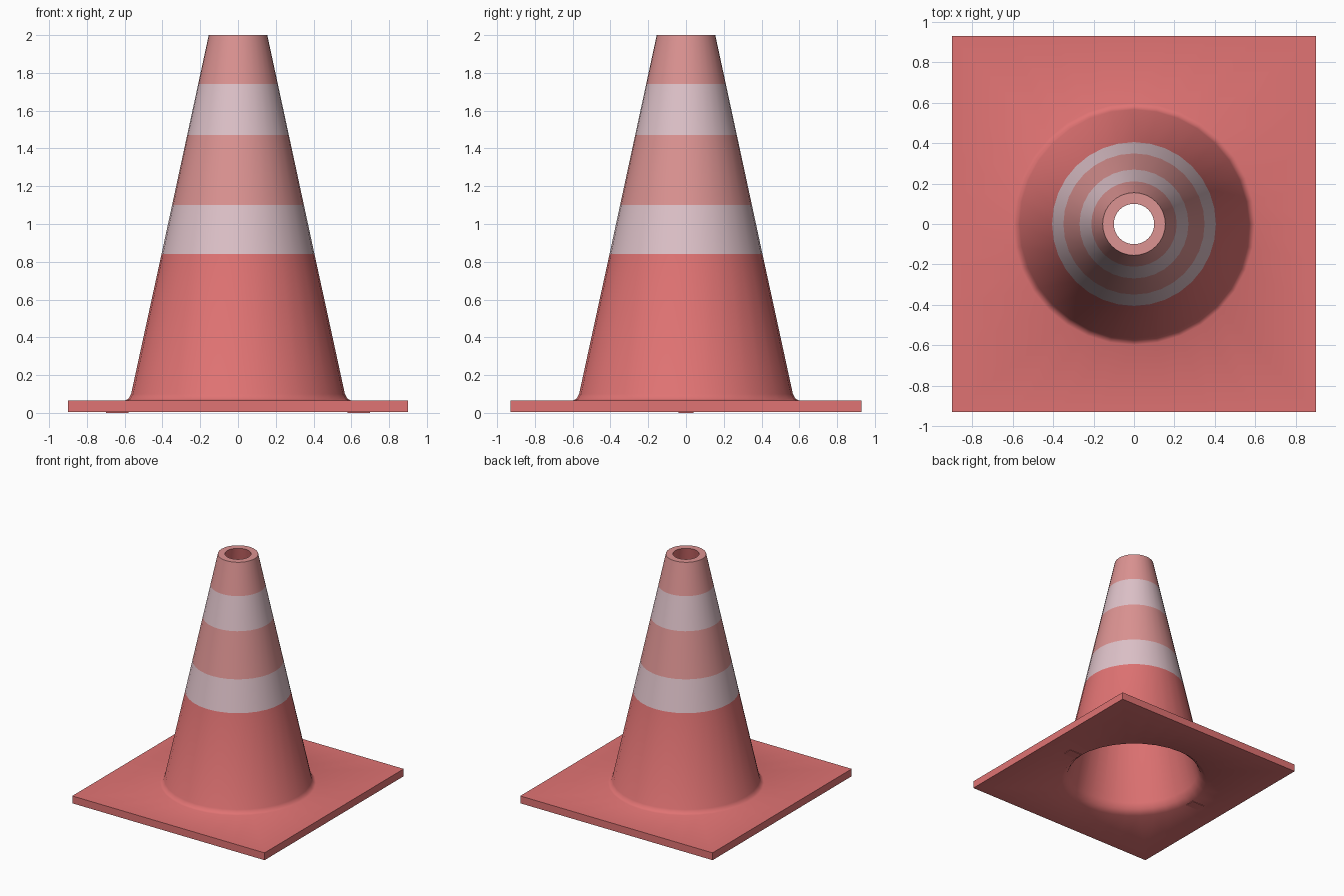
import bpy, bmesh, math

if "Cube" in bpy.data.objects:
    bpy.data.objects.remove(bpy.data.objects["Cube"])

SIDES = 32
HX, HY = 0.90, 0.93          # half size of the base plate
BOTTOM, PLATE = 0.004, 0.066


def material(name, srgb):
    m = bpy.data.materials.new(name)
    lin = [((c / 255 + 0.055) / 1.055) ** 2.4 for c in srgb]
    m.diffuse_color = (*lin, 1)
    m.use_nodes = True
    m.node_tree.nodes["Principled BSDF"].inputs["Base Color"].default_value = m.diffuse_color
    return m


red = material("cone red", (224, 115, 115))
faded = material("faded red", (220, 147, 146))
white = material("reflective stripe", (222, 194, 201))


def circle(r, z):
    return [(r * math.cos(a), r * math.sin(a), z) for a in angles]


def square(z):
    pts = []
    for a in angles:
        c, s = math.cos(a), math.sin(a)
        m = max(abs(c), abs(s))
        pts.append((HX * c / m, HY * s / m, z))
    return pts


def outer(z):
    return 0.155 + (2 - z) * 0.2155


angles = [2 * math.pi * i / SIDES for i in range(SIDES)]

# Closed section: plate, flare, striped cone, rim, hollow inside, plate bottom
rings = [square(BOTTOM), square(PLATE), circle(0.598, PLATE),
         circle(0.580, 0.075), circle(0.566, 0.10)]
rings += [circle(outer(z), z) for z in (0.84, 1.10, 1.47, 1.74, 2.0)]
rings += [circle(0.10, 2.0), circle(0.515, 0.085), circle(0.535, 0.04),
          circle(0.58, BOTTOM)]
outside_colour = {5: 2, 6: 1, 7: 2, 8: 1, 9: 1}   # ring step -> material slot

bm = bmesh.new()
loops = [[bm.verts.new(p) for p in ring] for ring in rings]
for k in range(len(loops)):
    lo, hi = loops[k], loops[(k + 1) % len(loops)]
    for i in range(SIDES):
        j = (i + 1) % SIDES
        f = bm.faces.new((lo[i], lo[j], hi[j], hi[i]))
        f.material_index = outside_colour.get(k, 0)
bmesh.ops.recalc_face_normals(bm, faces=bm.faces)
mesh = bpy.data.meshes.new("traffic_cone")
bm.to_mesh(mesh)
bm.free()
for m in (red, faded, white):
    mesh.materials.append(m)
cone = bpy.data.objects.new("traffic_cone", mesh)
bpy.context.collection.objects.link(cone)
bpy.context.view_layer.objects.active = cone
cone.select_set(True)
bpy.ops.object.shade_smooth_by_angle(angle=math.radians(50))

# Thin feet under the plate, one on each side of the opening
for name, side in (("left_foot", -1), ("right_foot", 1)):
    bpy.ops.mesh.primitive_cube_add(size=1, location=(side * 0.64, 0, 0.003))
    foot = bpy.context.object
    foot.name = name
    foot.scale = (0.12, 0.08, 0.006)
    foot.data.materials.append(red)
